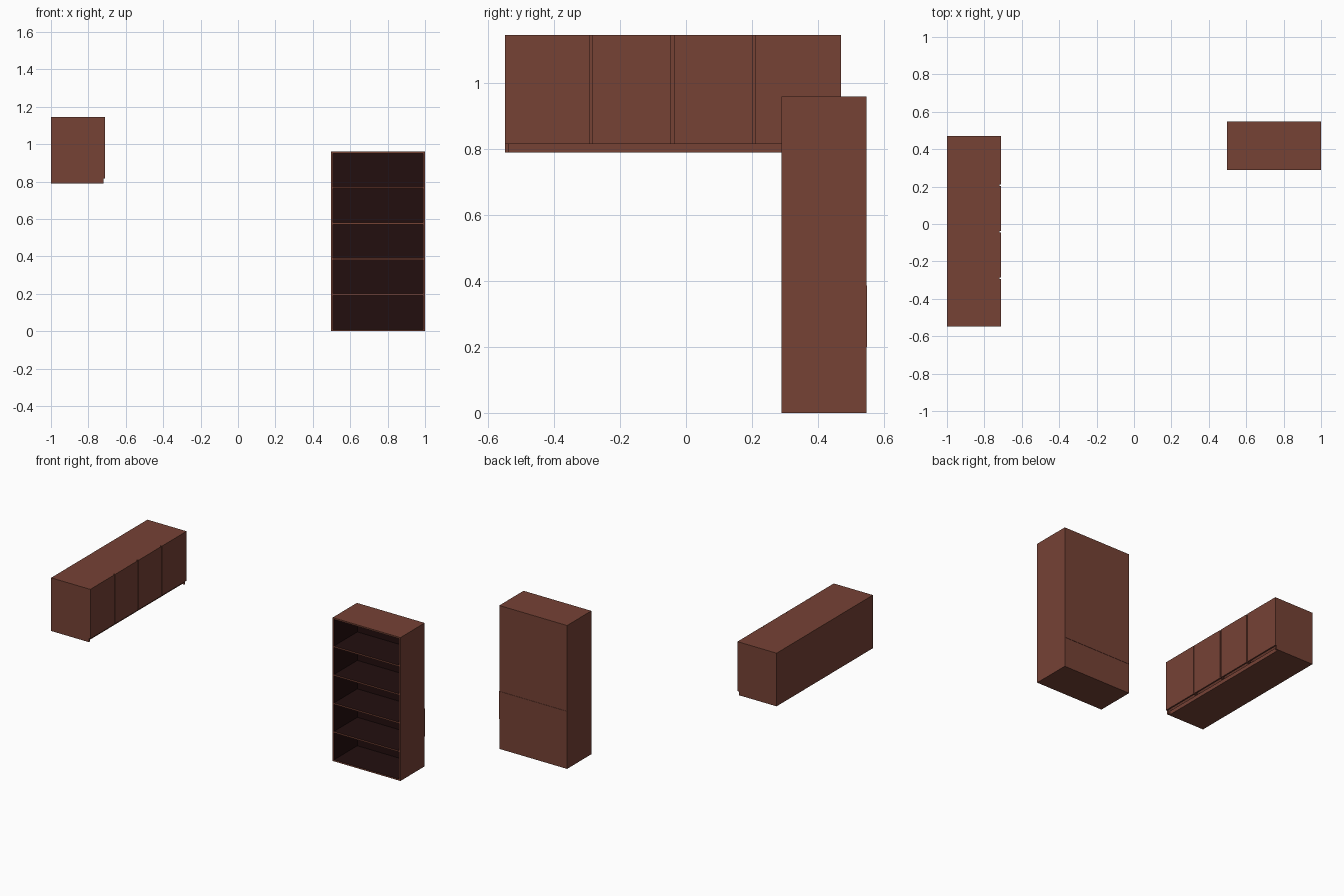
import bpy, bmesh

if "Cube" in bpy.data.objects:
    bpy.data.objects.remove(bpy.data.objects["Cube"])


def material(name, rgb):
    m = bpy.data.materials.new(name)
    m.diffuse_color = (*rgb, 1)
    m.use_nodes = True
    m.node_tree.nodes["Principled BSDF"].inputs["Base Color"].default_value = m.diffuse_color
    return m


BROWN = material("reddish_brown_wood", (0.181, 0.054, 0.036))
DARK = material("dark_interior", (0.016, 0.0045, 0.0045))


def board(name, x, y, z, is_dark=None):
    """Box from (min, max) ranges; is_dark(normal) picks the dark faces."""
    bm = bmesh.new()
    bmesh.ops.create_cube(bm, size=1)
    for v in bm.verts:
        for i, (lo, hi) in enumerate((x, y, z)):
            v.co[i] = lo if v.co[i] < 0 else hi
    bm.normal_update()
    for f in bm.faces:
        f.material_index = int(bool(is_dark and is_dark(f.normal)))
    mesh = bpy.data.meshes.new(name)
    bm.to_mesh(mesh)
    bm.free()
    mesh.materials.append(BROWN)
    mesh.materials.append(DARK)
    ob = bpy.data.objects.new(name, mesh)
    bpy.context.collection.objects.link(ob)
    return ob


# Bookcase: outer boards with dark inner faces
T = 0.01
X0, X1, Y0, Y1, H = 0.498, 1.0, 0.29, 0.547, 0.96
inner_x, inner_z = (X0 + T, X1 - T), (T, H - T)
board("bookcase_left_side", (X0, X0 + T), (Y0, Y1), (0, H), lambda n: n.x > 0.5)
board("bookcase_right_side", (X1 - T, X1), (Y0, Y1), (0, H), lambda n: n.x < -0.5)
board("bookcase_bottom", inner_x, (Y0, Y1), (0, T), lambda n: n.z > 0.5)
board("bookcase_top", inner_x, (Y0, Y1), (H - T, H), lambda n: n.z < -0.5)
board("bookcase_back", inner_x, (Y1 - T, Y1), inner_z, lambda n: n.y < -0.5)
# Slightly raised strip on the back of the second compartment
board("bookcase_back_strip", (X0, X1), (Y1, Y1 + 0.002), (0.2, 0.386))
# Shelves with brown front edges
for i in range(1, 5):
    z = 0.005 + i * 0.1905
    board(f"bookcase_shelf_{i}", inner_x, (Y0, Y1 - T), (z - T / 2, z + T / 2),
          lambda n: n.y > -0.5)

# Wall cabinet carcass
CX0, CX1, CY0, CY1, CZ0, CZ1 = -1.0, -0.72, -0.549, 0.47, 0.79, 1.146
DOOR_Z = 0.815
inner_y = (CY0 + T, CY1 - T)
board("cabinet_near_end", (CX0, CX1), (CY0, CY0 + T), (CZ0, CZ1))
board("cabinet_far_end", (CX0, CX1), (CY1 - T, CY1), (CZ0, CZ1))
board("cabinet_back", (CX0, CX0 + T), inner_y, (CZ0, CZ1))
board("cabinet_top", (CX0 + T, CX1), inner_y, (CZ1 - T, CZ1))
board("cabinet_bottom", (CX0 + T, CX1 - 0.015), inner_y, (CZ0, DOOR_Z))

# Dividers behind the door gaps, and four doors facing +x
seams = (-0.289, -0.041, 0.207)
for i, y in enumerate(seams, 1):
    board(f"cabinet_divider_{i}", (CX0 + T, CX1), (y - 0.012, y + 0.012),
          (DOOR_Z, CZ1 - T))
starts = [CY0] + [y + 0.004 for y in seams]
ends = [y - 0.004 for y in seams] + [CY1]
for i, span in enumerate(zip(starts, ends), 1):
    board(f"cabinet_door_{i}", (CX1, -0.71), span, (DOOR_Z, CZ1))
